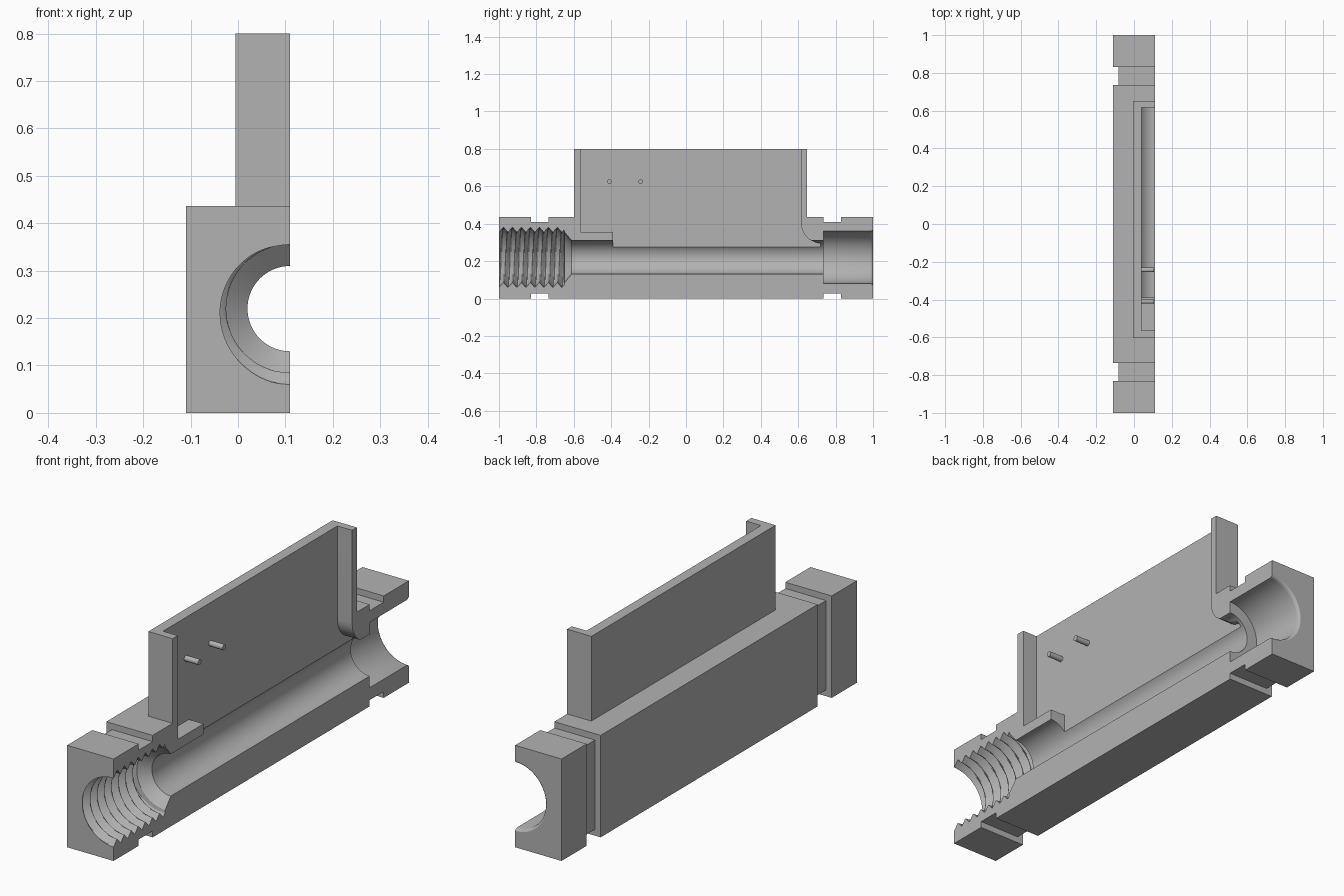
import bpy, bmesh
from math import sin, cos, pi

cube = bpy.data.objects.get("Cube")
if cube:
    bpy.data.objects.remove(cube, do_unlink=True)

grey = bpy.data.materials.new("plain grey")
grey.use_nodes = True
grey.diffuse_color = (0.45, 0.45, 0.45, 1)
grey.node_tree.nodes["Principled BSDF"].inputs["Base Color"].default_value = (0.45, 0.45, 0.45, 1)

CUT_X = 0.11       # section plane
AXIS_Z = 0.22      # bore axis height
WALL_X = 0.04      # inner face of the upright plate


def finish(name, bm):
    bmesh.ops.recalc_face_normals(bm, faces=bm.faces)
    mesh = bpy.data.meshes.new(name)
    bm.to_mesh(mesh)
    bm.free()
    mesh.materials.append(grey)
    obj = bpy.data.objects.new(name, mesh)
    bpy.context.collection.objects.link(obj)
    return obj


def loft(name, rings):
    """Skin closed rings of points and cap both ends."""
    bm = bmesh.new()
    rows = [[bm.verts.new(p) for p in ring] for ring in rings]
    n = len(rows[0])
    for a, b in zip(rows, rows[1:]):
        for i in range(n):
            j = (i + 1) % n
            bm.faces.new((a[i], a[j], b[j], b[i]))
    bm.faces.new(rows[0])
    bm.faces.new(rows[-1])
    return finish(name, bm)


def prism(name, outline, x0, x1):
    return loft(name, [[(x, y, z) for y, z in outline] for x in (x0, x1)])


def combine(target, tool, operation):
    mod = target.modifiers.new(operation, "BOOLEAN")
    mod.operation = operation
    mod.solver = "EXACT"
    mod.object = tool
    bpy.context.view_layer.objects.active = target
    bpy.ops.object.modifier_apply(modifier=mod.name)
    bpy.data.objects.remove(tool, do_unlink=True)


# Half body with a groove near each end
def body_ring(y, d):
    return [(d - 0.11, y, d), (CUT_X, y, d), (CUT_X, y, 0.437 - d), (d - 0.11, y, 0.437 - d)]


steps = [(-1, 0), (-0.83, 0), (-0.83, 0.027), (-0.735, 0.027), (-0.735, 0)]
steps += [(-y, d) for y, d in reversed(steps)]
body = loft("half_body", [body_ring(y, d) for y, d in steps])

# Upright plate
plate = prism("plate", [(-0.6, 0.3), (0.648, 0.3), (0.648, 0.8), (-0.6, 0.8)], -0.005, CUT_X)
combine(body, plate, "UNION")

# Pocket behind the plate, with a step at the front and a rounded rear corner
arc = [(0.72 - 0.104 * sin(a), 0.401 - 0.104 * cos(a)) for a in [i * pi / 20 for i in range(11)]]
outline = [(-0.565, 0.9), (-0.565, 0.355), (-0.39, 0.355), (-0.39, 0.24), (0.72, 0.24)]
pocket = prism("pocket", outline + arc + [(0.616, 0.9)], WALL_X, 0.2)
combine(body, pocket, "DIFFERENCE")

# Bore: helical thread, cone, straight bore, counterbore with a rounded mouth
SEGMENTS, PITCH, ROWS = 72, 0.048, 12


def thread_radius(y, turn):
    phase = ((y + 1) / PITCH - turn) % 1
    return 0.135 + 0.025 * min(1, max(0, 1.15 * (1 - abs(2 * phase - 1)) - 0.075))


def bore_ring(y, radius=None):
    ring = []
    for i in range(SEGMENTS):
        turn = i / SEGMENTS
        r = radius or thread_radius(y, turn)
        ring.append((CUT_X + r * sin(2 * pi * turn), y, AXIS_Z + r * cos(2 * pi * turn)))
    return ring


thread_rows = int(0.4 / PITCH * ROWS)
rings = [bore_ring(-0.652 + (i - thread_rows) * PITCH / ROWS) for i in range(thread_rows + 1)]
profile = [(-0.65, 0.135), (-0.612, 0.09), (0.735, 0.09), (0.735, 0.14), (0.985, 0.14)]
profile += [(0.993, 0.142), (0.998, 0.146), (1.0, 0.15), (1.05, 0.15)]
rings += [bore_ring(y, r) for y, r in profile]
combine(body, loft("bore", rings), "DIFFERENCE")


# Two pins on the plate
def pin(name, y, z=0.625, r=0.012):
    ring = [(y + r * cos(i * pi / 8), z + r * sin(i * pi / 8)) for i in range(16)]
    return prism(name, ring, WALL_X - 0.01, CUT_X - 0.005)


pins = [pin("front_pin", -0.41), pin("rear_pin", -0.243)]

# Smooth the round surfaces, keep the edges sharp
for obj in [body] + pins:
    bpy.ops.object.select_all(action="DESELECT")
    obj.select_set(True)
    bpy.context.view_layer.objects.active = obj
    bpy.ops.object.shade_smooth_by_angle(angle=pi / 7)
